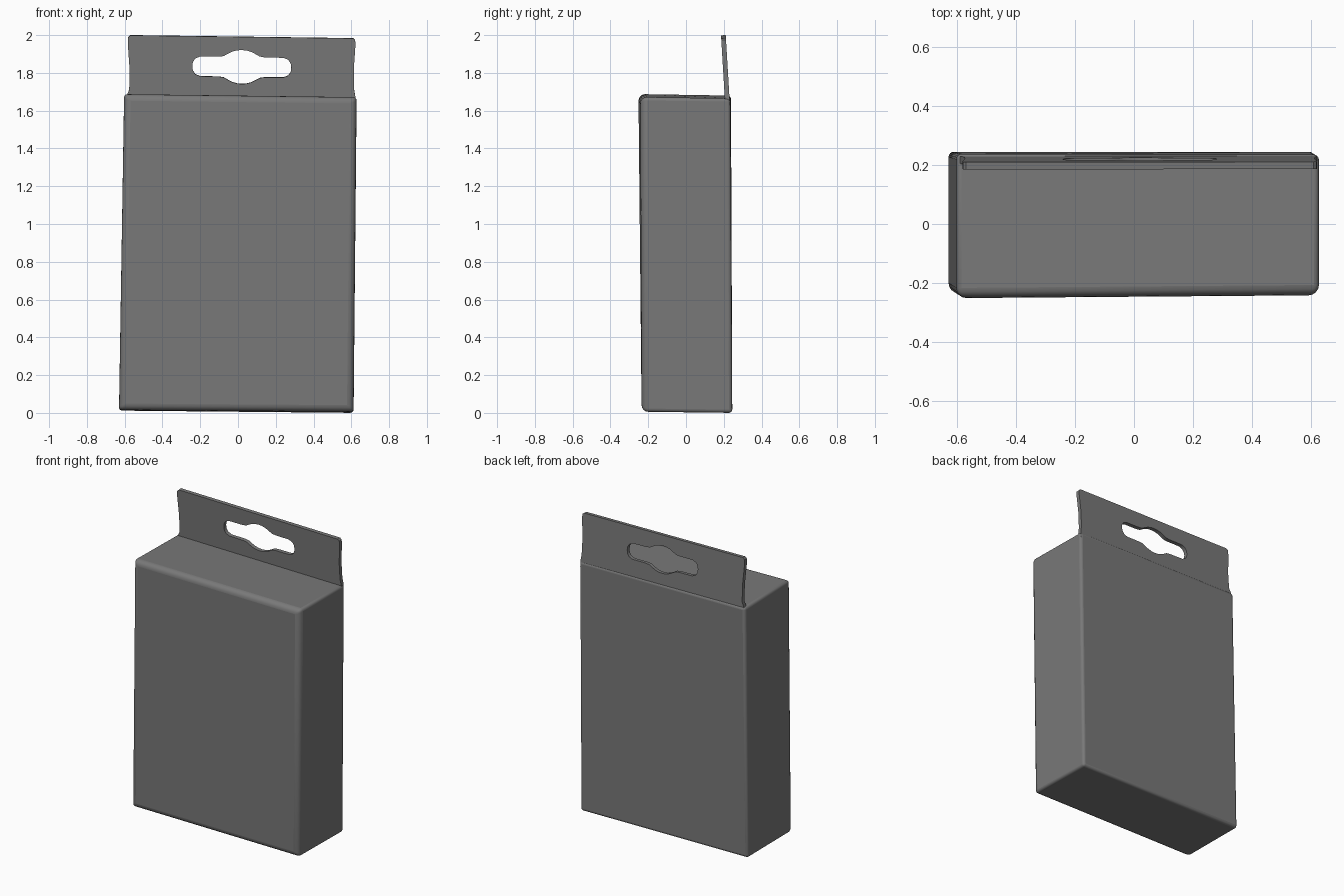
import bpy, bmesh, math

cube = bpy.data.objects.get("Cube")
if cube:
    bpy.data.objects.remove(cube, do_unlink=True)

# Single grey card colour
card = bpy.data.materials.new("grey card")
card.use_nodes = True
card.diffuse_color = (0.19, 0.19, 0.19, 1)
card.node_tree.nodes["Principled BSDF"].inputs["Base Color"].default_value = (0.19, 0.19, 0.19, 1)


def smooth(obj):
    bpy.ops.object.select_all(action='DESELECT')
    obj.select_set(True)
    bpy.context.view_layer.objects.active = obj
    bpy.ops.object.shade_smooth_by_angle(angle=math.radians(40))


# Carton body: slightly skewed block, softer on the front than on the back
bottom = [(-0.63, -0.235, 0.015), (0.612, -0.235, 0.006),
          (0.612, 0.245, 0.0), (-0.63, 0.245, 0.012)]
top = [(-0.603, -0.252, 1.688), (0.628, -0.242, 1.672),
       (0.628, 0.235, 1.665), (-0.603, 0.238, 1.68)]
bm = bmesh.new()
lo = [bm.verts.new(p) for p in bottom]
hi = [bm.verts.new(p) for p in top]
bm.faces.new(lo[::-1])
bm.faces.new(hi)
for i in range(4):
    j = (i + 1) % 4
    bm.faces.new((lo[i], lo[j], hi[j], hi[i]))
weight = bm.edges.layers.float.new("bevel_weight_edge")
for e in bm.edges:
    front = all(v.co.y < 0 for v in e.verts)
    e[weight] = 1.0 if front else 0.5
mesh = bpy.data.meshes.new("carton_body")
bm.to_mesh(mesh)
bm.free()
body = bpy.data.objects.new("carton_body", mesh)
bpy.context.collection.objects.link(body)
mesh.materials.append(card)
bevel = body.modifiers.new("rounded edges", 'BEVEL')
bevel.limit_method = 'WEIGHT'
bevel.width = 0.035
bevel.segments = 4
smooth(body)

# Hanging flap: outline and slot measured from the fold line
outline = [(-0.59, -0.05), (-0.59, 0.0), (-0.576, 0.03), (-0.574, 0.14), (-0.583, 0.27),
           (-0.581, 0.31), (-0.57, 0.32), (0.61, 0.304), (0.62, 0.295),
           (0.622, 0.27), (0.613, 0.14), (0.615, 0.03), (0.622, -0.01), (0.622, -0.05)]
# One quarter of the slot, mirrored both ways
quarter = [(0.262, 0), (0.259, 0.022), (0.247, 0.041), (0.222, 0.052), (0.12, 0.053),
           (0.095, 0.057), (0.072, 0.07), (0.05, 0.081), (0.025, 0.088), (0, 0.09)]
half = quarter + [(-x, z) for x, z in quarter[-2::-1]]
ring = half + [(x, -z) for x, z in half[-2:0:-1]]
slot = [(0.02 + x, 0.152 + z - 0.015 * x) for x, z in ring]

curve = bpy.data.curves.new("hanging_flap", 'CURVE')
curve.dimensions = '2D'
curve.fill_mode = 'BOTH'
curve.extrude = 0.0125
for pts in (outline, slot):
    spline = curve.splines.new('POLY')
    spline.points.add(len(pts) - 1)
    for p, (x, z) in zip(spline.points, pts):
        p.co = (x, z, 0, 1)
    spline.use_cyclic_u = True
curve.materials.append(card)
flap = bpy.data.objects.new("hanging_flap", curve)
flap.location = (0, 0.217, 1.68)
flap.rotation_euler = (math.radians(90) + 0.06, 0, 0)  # leans forward
bpy.context.collection.objects.link(flap)
bpy.ops.object.select_all(action='DESELECT')
flap.select_set(True)
bpy.context.view_layer.objects.active = flap
bpy.ops.object.convert(target='MESH')
smooth(bpy.context.view_layer.objects.active)
